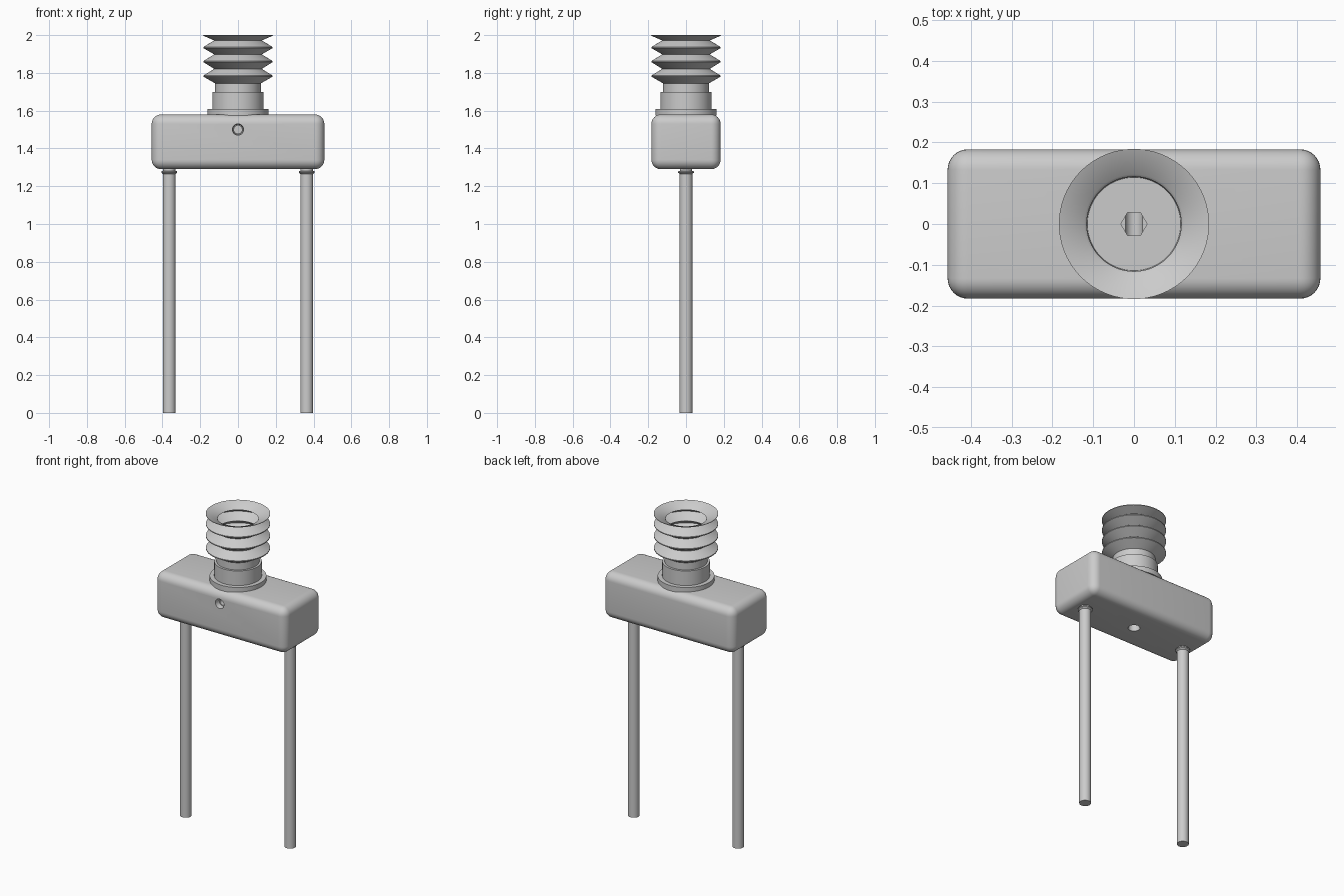
import bpy, bmesh, math
from mathutils import Matrix

if "Cube" in bpy.data.objects:
    bpy.data.objects.remove(bpy.data.objects["Cube"], do_unlink=True)

grey = bpy.data.materials.new("plain_grey")
grey.use_nodes = True
grey.diffuse_color = (0.6, 0.6, 0.6, 1)
grey.node_tree.nodes["Principled BSDF"].inputs["Base Color"].default_value = (0.6, 0.6, 0.6, 1)


def make_object(name, bm, angle=30):
    bmesh.ops.recalc_face_normals(bm, faces=bm.faces)
    mesh = bpy.data.meshes.new(name)
    bm.to_mesh(mesh)
    bm.free()
    mesh.materials.append(grey)
    obj = bpy.data.objects.new(name, mesh)
    bpy.context.collection.objects.link(obj)
    smooth(obj, angle)
    return obj


def smooth(obj, angle=30):
    bpy.ops.object.select_all(action="DESELECT")
    obj.select_set(True)
    bpy.context.view_layer.objects.active = obj
    bpy.ops.object.shade_smooth_by_angle(angle=math.radians(angle))


def lathe(name, profile, segments=64, x=0, closed=False, matrix=None):
    """Spin an (r, z) profile about the z axis; open ends are capped."""
    bm = bmesh.new()
    rings = []
    for r, z in profile:
        rings.append([bm.verts.new((x + r * math.cos(2 * math.pi * i / segments),
                                    r * math.sin(2 * math.pi * i / segments), z))
                      for i in range(segments)])
    pairs = list(zip(rings, rings[1:]))
    if closed:
        pairs.append((rings[-1], rings[0]))
    else:
        bm.faces.new(rings[0])
        bm.faces.new(rings[-1])
    for low, high in pairs:
        for i in range(segments):
            j = (i + 1) % segments
            bm.faces.new((low[i], low[j], high[j], high[i]))
    if matrix:
        bm.transform(matrix)
    return make_object(name, bm)


def cut(target, cutter):
    mod = target.modifiers.new(cutter.name, "BOOLEAN")
    mod.operation, mod.solver, mod.object = "DIFFERENCE", "EXACT", cutter
    bpy.context.view_layer.objects.active = target
    bpy.ops.object.modifier_apply(modifier=mod.name)
    bpy.data.objects.remove(cutter, do_unlink=True)


# Rounded body block
bm = bmesh.new()
bmesh.ops.create_cube(bm, size=1, matrix=Matrix.Translation((0, 0, 1.435))
                      @ Matrix.Diagonal((0.914, 0.366, 0.29, 1)))
bmesh.ops.bevel(bm, geom=bm.edges[:], offset=0.05, segments=8, profile=0.5, affect="EDGES")
body = make_object("body_block", bm)

# Front port, lower port and hexagonal well in the body
to_front = Matrix.Translation((0, 0, 1.5)) @ Matrix.Rotation(math.pi / 2, 4, "X")
cut(body, lathe("front_port", [(0.021, -0.06), (0.021, 0.15), (0.026, 0.15), (0.032, 0.2)],
                32, matrix=to_front))
cut(body, lathe("lower_port", [(0.034, 1.25), (0.034, 1.36)], 32))
cut(body, lathe("hex_well", [(0.032, 1.495), (0.032, 1.65)], 6))
smooth(body)

# Legs with a thin collar where they enter the body
for side, x in (("left", 0.364), ("right", -0.364)):
    lathe(side + "_leg", [(0.034, 0), (0.034, 1.268)], 48, x)
    lathe(side + "_leg_collar", [(0.03, 1.262), (0.042, 1.272), (0.042, 1.279),
                                 (0.032, 1.281), (0.032, 1.3)], 48, x)

# Fitting: flange, collar and neck around a hexagonal hole
fitting = lathe("fitting", [(0.162, 1.575), (0.162, 1.608), (0.136, 1.608),
                            (0.136, 1.7), (0.12, 1.7), (0.12, 1.72)])
cut(fitting, lathe("hex_hole", [(0.032, 1.5), (0.032, 1.8)], 6))
smooth(fitting)

# Bellows cup: pleated thin wall, flared at the lip
outer = [(0.122, 1.7), (0.122, 1.745)]
for tip in (1.783, 1.86, 1.934):
    outer += [(0.183, tip - 0.003), (0.183, tip + 0.003), (0.126, tip + 0.038)]
outer.append((0.184, 1.997))
inner = [(0.184, 2.0), (0.122, 1.975), (0.116, 1.968)]
for tip in (1.934, 1.86, 1.783):
    inner += [(0.172, tip), (0.116, tip - 0.036)]
inner.append((0.113, 1.7))
lathe("bellows_cup", outer + inner, 96, closed=True)
